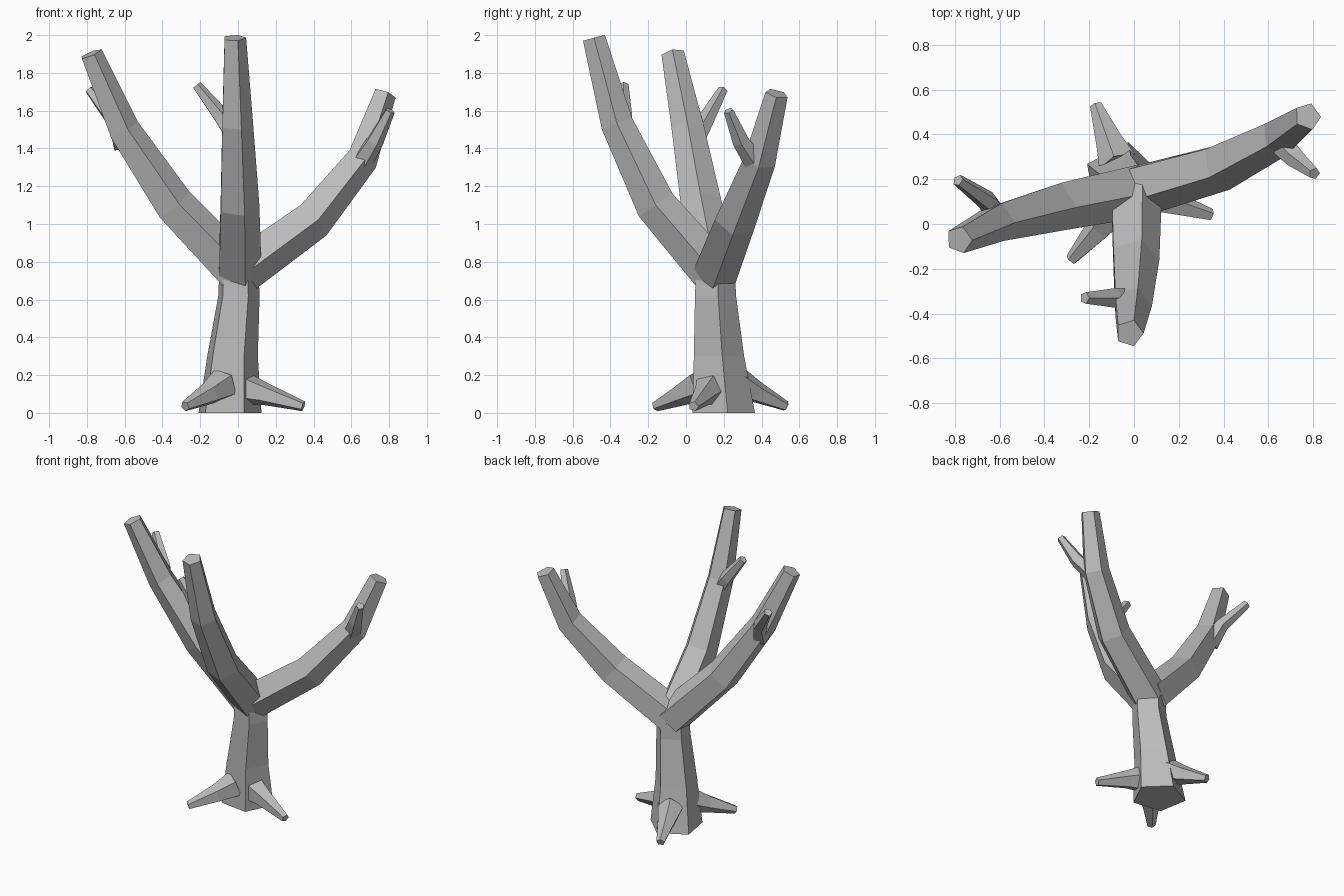
import bpy, bmesh, math
from mathutils import Vector

cube = bpy.data.objects.get("Cube")
if cube:
    bpy.data.objects.remove(cube, do_unlink=True)

bark = bpy.data.materials.new("grey_bark")
bark.use_nodes = True
grey = (0.5, 0.5, 0.5, 1)
bark.diffuse_color = grey
bark.node_tree.nodes["Principled BSDF"].inputs["Base Color"].default_value = grey

SIDES = 5


def limb(name, path, radii, phase=0.0, level=False):
    """Tapered five-sided tube along a path, capped at both ends."""
    pts = [Vector(p) for p in path]
    bm = bmesh.new()
    rings = []
    for i, (p, r) in enumerate(zip(pts, radii)):
        before, after = pts[max(i - 1, 0)], pts[min(i + 1, len(pts) - 1)]
        tangent = Vector((0, 0, 1)) if level else (after - before).normalized()
        turn = Vector((0, 0, 1)).rotation_difference(tangent)
        ring = []
        for k in range(SIDES):
            a = math.radians(phase) + math.tau * k / SIDES
            ring.append(bm.verts.new(p + turn @ Vector((r * math.cos(a), r * math.sin(a), 0))))
        rings.append(ring)
    for low, high in zip(rings, rings[1:]):
        for k in range(SIDES):
            n = (k + 1) % SIDES
            bm.faces.new((low[k], low[n], high[n], high[k]))
    bm.faces.new(rings[0][::-1])
    bm.faces.new(rings[-1])
    mesh = bpy.data.meshes.new(name)
    bm.to_mesh(mesh)
    bm.free()
    mesh.materials.append(bark)
    obj = bpy.data.objects.new(name, mesh)
    bpy.context.collection.objects.link(obj)


# Trunk, leaning slightly
limb("trunk", [(-.05, .19, 0), (-.035, .167, .3), (0, .15, .62), (0, .15, .76)],
     [.177, .142, .116, .11], phase=10, level=True)

# Three main branches from one fork
fork = (0, .15, .74)
thick = [.125, .113, .09, .063]
limb("front_branch", [fork, (0, -.16, 1.1), (-.01, -.365, 1.53), (-.02, -.487, 1.985)], thick)
limb("right_branch", [fork, (-.345, .08, 1.1), (-.61, .01, 1.5), (-.78, -.07, 1.9)], thick)
limb("left_branch", [fork, (.39, .26, 1.02), (.65, .39, 1.34), (.775, .48, 1.69)], thick)

# A twig on each branch
thin = [.06, .047, .027]
limb("front_twig", [(-.01, -.35, 1.46), (-.09, -.33, 1.57), (-.22, -.33, 1.735)], thin)
limb("right_twig", [(-.61, .03, 1.42), (-.65, .1, 1.54), (-.785, .195, 1.71)], thin)
limb("left_twig", [(.65, .37, 1.32), (.725, .29, 1.44), (.805, .225, 1.6)], thin)

# Roots spreading from the base
spread = [.09, .062, .028]
limb("front_root", [(-.08, .08, .15), (-.155, -.02, .1), (-.28, -.16, .035)], spread)
limb("side_root", [(.03, .13, .13), (.14, .1, .1), (.345, .04, .035)], spread)
limb("back_root", [(-.07, .27, .16), (-.11, .37, .11), (-.17, .53, .035)], spread)
